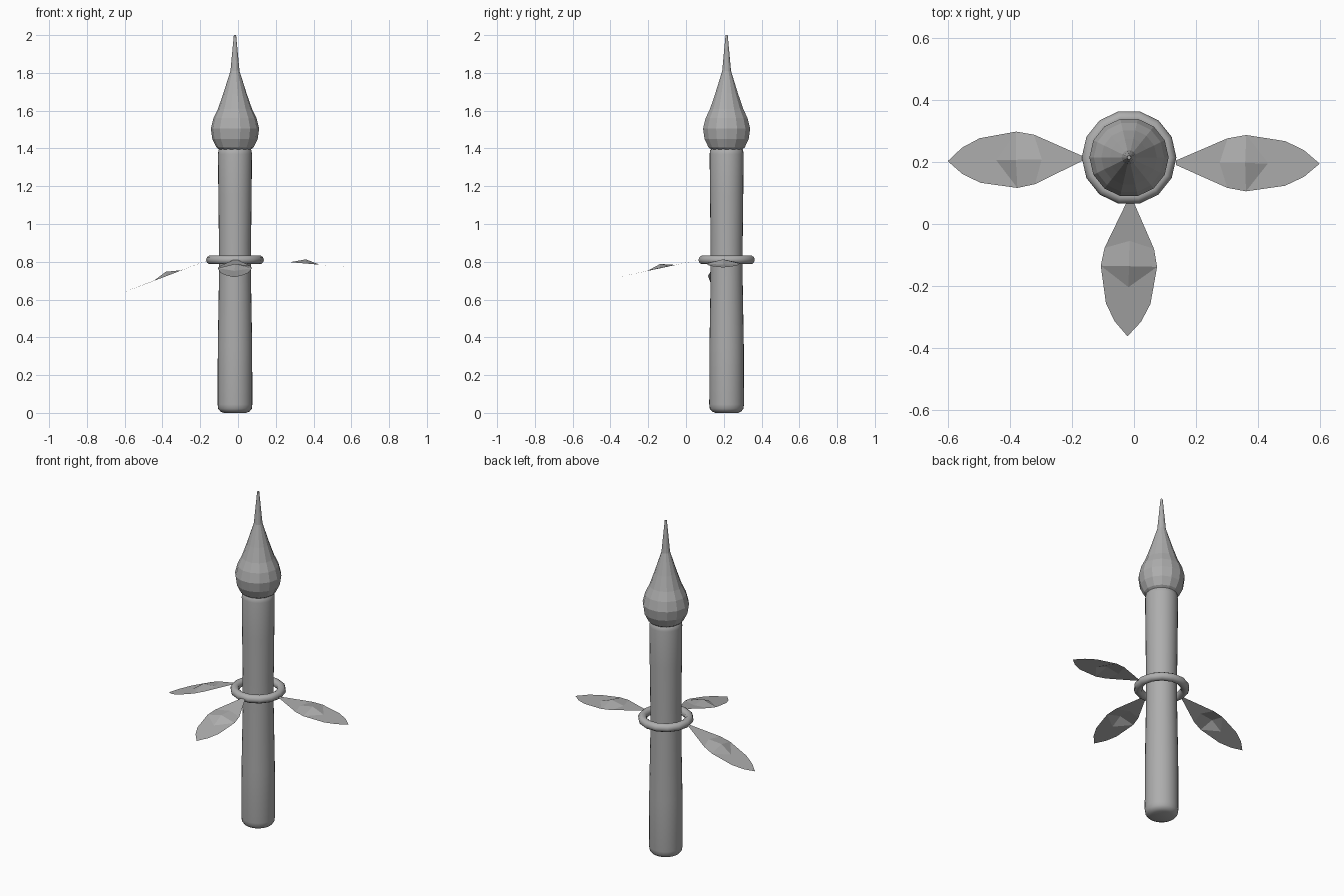
import bpy, bmesh, math
from mathutils import Matrix, Vector

if "Cube" in bpy.data.objects:
    bpy.data.objects.remove(bpy.data.objects["Cube"])

CX, CY = -0.016, 0.215          # axis of the shaft

grey = bpy.data.materials.new("plain grey")
grey.diffuse_color = (0.42, 0.42, 0.42, 1)
grey.use_nodes = True
grey.node_tree.nodes["Principled BSDF"].inputs["Base Color"].default_value = grey.diffuse_color


def finish(name, bm, smooth=False):
    me = bpy.data.meshes.new(name)
    bm.to_mesh(me)
    bm.free()
    me.materials.append(grey)
    ob = bpy.data.objects.new(name, me)
    bpy.context.collection.objects.link(ob)
    if smooth:
        bpy.ops.object.select_all(action='DESELECT')
        bpy.context.view_layer.objects.active = ob
        ob.select_set(True)
        bpy.ops.object.shade_smooth_by_angle(angle=math.radians(45))
    return ob


def lathe(name, profile, sides, smooth=False):
    """Revolve (radius, height) points around the shaft axis and cap the ends."""
    bm = bmesh.new()
    rings = []
    for r, z in profile:
        rings.append([bm.verts.new((CX + r * math.cos(a), CY + r * math.sin(a), z))
                      for a in (2 * math.pi * i / sides for i in range(sides))])
    for lo, hi in zip(rings, rings[1:]):
        for i in range(sides):
            j = (i + 1) % sides
            bm.faces.new((lo[i], lo[j], hi[j], hi[i]))
    bm.faces.new(rings[0][::-1])
    bm.faces.new(rings[-1])
    return finish(name, bm, smooth)


def ring(name, major, minor, z, sides, tube):
    bm = bmesh.new()
    grid = []
    for i in range(sides):
        a = 2 * math.pi * i / sides
        row = []
        for k in range(tube):
            b = 2 * math.pi * k / tube
            r = major + minor * math.cos(b)
            row.append(bm.verts.new((CX + r * math.cos(a), CY + r * math.sin(a),
                                     z + minor * math.sin(b))))
        grid.append(row)
    for i in range(sides):
        n = grid[(i + 1) % sides]
        for k in range(tube):
            m = (k + 1) % tube
            bm.faces.new((grid[i][k], n[k], n[m], grid[i][m]))
    return finish(name, bm, True)


def feather(name, base, tip):
    """Thin leaf-shaped sheet with a raised spot on its middle rib."""
    bm = bmesh.new()
    base, tip = Vector(base), Vector(tip)
    along = (tip - base).normalized()
    side = Vector((0, 0, 1)).cross(along).normalized()
    up = along.cross(side)
    k = (tip - base).length / 0.46

    def v(t, w, h=0.0):
        return bm.verts.new(base + along * t * k + side * w + up * h)

    rib = [v(0.14, 0), v(0.22, 0, 0.022), v(0.295, 0)]
    end = v(0.46, 0)
    root = v(0, 0)
    for s in (1, -1):
        e0, e1, e2, e3, e4 = [v(t, s * w) for t, w in
                              ((0, 0.007), (0.165, 0.080), (0.225, 0.091),
                               (0.35, 0.072), (0.41, 0.043))]
        for f in ((root, rib[0], e1, e0), (rib[0], rib[1], e2, e1),
                  (rib[1], rib[2], e2), (rib[2], end, e4, e3, e2)):
            bm.faces.new(f if s < 0 else f[::-1])
    for f in bm.faces:
        f.normal_update()
        if f.normal.z < 0:
            f.normal_flip()
    return finish(name, bm)


# Rounded, slightly waisted shaft
lathe("shaft", [(0.060, 0.0), (0.078, 0.008), (0.089, 0.022), (0.092, 0.045),
                (0.091, 0.35), (0.085, 0.70), (0.085, 0.90), (0.088, 1.15),
                (0.090, 1.37), (0.087, 1.392), (0.076, 1.405)], 28, True)

# Faceted bulb drawn up to a spike
lathe("pointed_tip", [(0.080, 1.392), (0.098, 1.405), (0.120, 1.45), (0.128, 1.505),
                      (0.114, 1.56), (0.090, 1.61), (0.062, 1.69),
                      (0.024, 1.81), (0.006, 2.0)], 14)

# Loose ring round the shaft
ring("ring", 0.129, 0.024, 0.81, 14, 10)

# Three feathers hanging from the ring
feather("left_feather", (-0.165, 0.212, 0.806), (-0.602, 0.203, 0.640))
feather("right_feather", (0.135, 0.198, 0.810), (0.600, 0.195, 0.770))
feather("front_feather", (-0.012, 0.080, 0.812), (-0.021, -0.363, 0.718))
